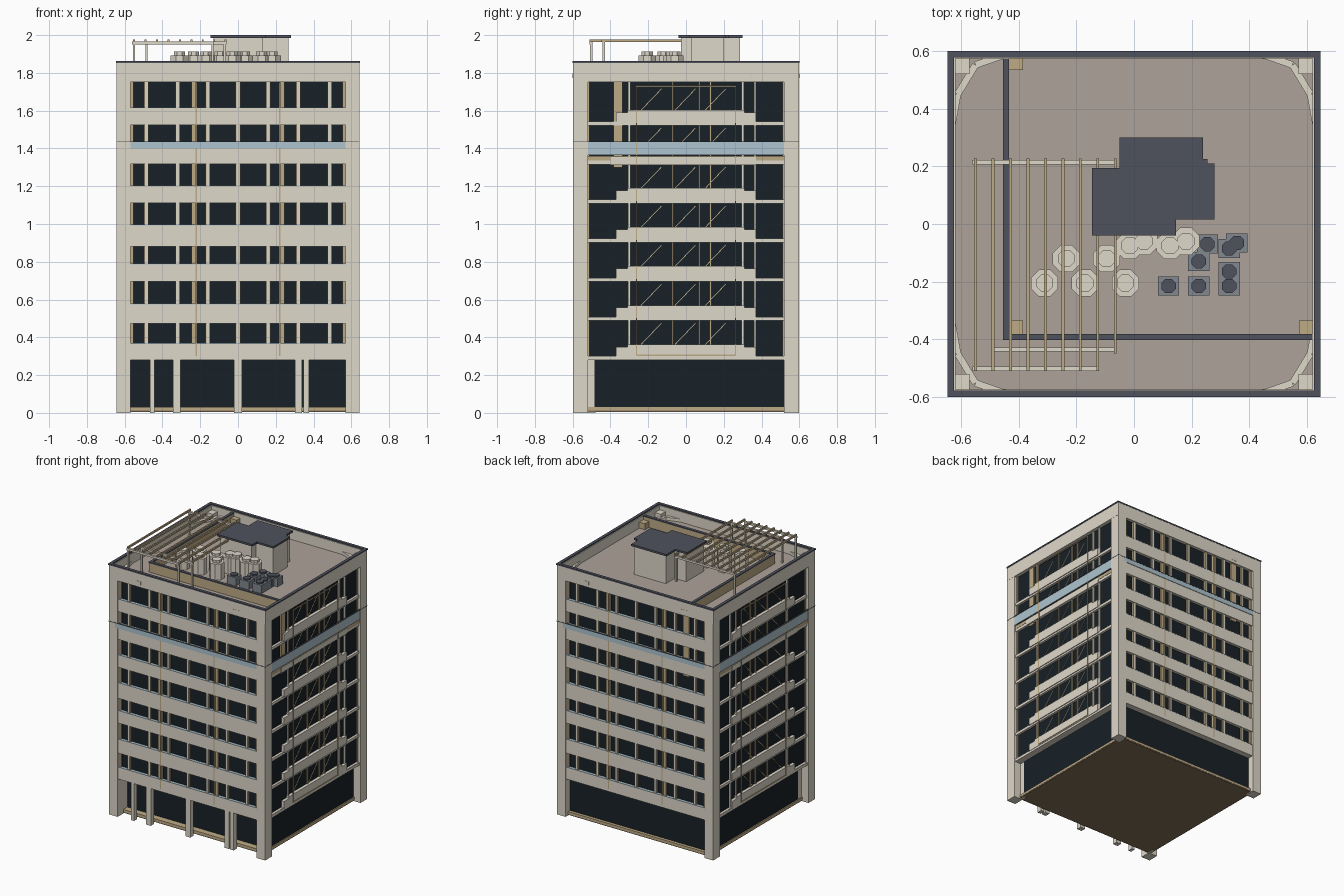
import bpy, bmesh, math
from mathutils import Matrix, Vector

if "Cube" in bpy.data.objects:
    bpy.data.objects.remove(bpy.data.objects["Cube"])


def material(name, r, g, b):
    m = bpy.data.materials.new(name)
    m.diffuse_color = (r, g, b, 1)
    m.use_nodes = True
    m.node_tree.nodes["Principled BSDF"].inputs["Base Color"].default_value = m.diffuse_color
    return m


CREAM = material("cream", .74, .69, .59)
TAN = material("tan", .52, .41, .24)
GLASS = material("dark_glass", .009, .015, .02)
SLATE = material("slate", .08, .085, .11)
BLUE = material("pale_blue", .42, .55, .62)
BROWN = material("brown", .22, .16, .10)
DECK = material("deck_grey", .42, .37, .32)
STEEL = material("steel", .22, .25, .28)


def finish(name, mat, bm):
    me = bpy.data.meshes.new(name)
    bm.to_mesh(me)
    bm.free()
    me.materials.append(mat)
    ob = bpy.data.objects.new(name, me)
    bpy.context.collection.objects.link(ob)
    return ob


def boxes(name, mat, items):
    """One object made of boxes (x0, x1, y0, y1, z0, z1)."""
    bm = bmesh.new()
    for x0, x1, y0, y1, z0, z1 in items:
        m = Matrix.Translation(((x0 + x1) / 2, (y0 + y1) / 2, (z0 + z1) / 2))
        m = m @ Matrix.Diagonal((abs(x1 - x0), abs(y1 - y0), abs(z1 - z0), 1))
        bmesh.ops.create_cube(bm, size=1, matrix=m)
    return finish(name, mat, bm)


def rods(name, mat, items, w, h):
    """Square bars between pairs of points."""
    bm = bmesh.new()
    for a, b in items:
        a, b = Vector(a), Vector(b)
        d = b - a
        m = Matrix.Translation((a + b) / 2) @ d.to_track_quat('X', 'Z').to_matrix().to_4x4()
        bmesh.ops.create_cube(bm, size=1, matrix=m @ Matrix.Diagonal((d.length, w, h, 1)))
    return finish(name, mat, bm)


def drums(name, mat, items):
    """Octagonal drums (x, y, r, z0, z1)."""
    bm = bmesh.new()
    for x, y, r, z0, z1 in items:
        m = Matrix.Translation((x, y, (z0 + z1) / 2)) @ Matrix.Rotation(math.pi / 8, 4, 'Z')
        bmesh.ops.create_cone(bm, cap_ends=True, segments=8, radius1=r, radius2=r,
                              depth=z1 - z0, matrix=m)
    return finish(name, mat, bm)


def prism(name, mat, pts, z0, z1):
    bm = bmesh.new()
    f = bm.faces.new([bm.verts.new((x, y, z0)) for x, y in pts])
    top = bmesh.ops.extrude_face_region(bm, geom=[f])["geom"]
    bmesh.ops.translate(bm, vec=(0, 0, z1 - z0), verts=[v for v in top if isinstance(v, bmesh.types.BMVert)])
    bmesh.ops.recalc_face_normals(bm, faces=bm.faces)
    return finish(name, mat, bm)


def ring(x, y, t, z0, z1):
    return [(-x, x, -y, -y + t, z0, z1), (-x, x, y - t, y, z0, z1),
            (-x, -x + t, -y + t, y - t, z0, z1), (x - t, x, -y + t, y - t, z0, z1)]


S = (-1, 1)

# Base, ground floor glazing and upper glazed core
boxes("base_plate", BROWN, [(-.59, .59, -.53, .57, .005, .02)])
boxes("base_trim", TAN, [(-.592, .592, -.532, .572, .012, .03)])
boxes("ground_glazing", GLASS, [(-.585, .585, -.485, .55, .03, .285)])
boxes("upper_glazing", GLASS, [(-.615, .615, -.573, .573, .285, 1.755)])
boxes("first_floor_slab", CREAM, [(-.635, .635, -.588, .588, .28, .30)])

# Corner piers and front ground columns
boxes("corner_piers", CREAM, [(a * .57, a * .642, b * .52, b * .598, 0, 1.76) for a in S for b in S])
boxes("ground_columns", CREAM, [(x - w, x + w, -.588, -.55, 0, .285) for x, w in
                                ((-.455, .012), (-.325, .02), (0, .02), (.32, .018), (.362, .014))])
boxes("ground_side_walls", CREAM, [(a * .57, a * .585, -.53, -.48, 0, .285) for a in S])

# Spandrels, sills and mullions on front and back
bands = [(.28, .366), (.473, .574), (.696, .786), (.88, .993), (1.11, 1.2), (1.317, 1.43), (1.524, 1.614)]
boxes("spandrels", CREAM, [(-.572, .572, b * .56, b * .594, z0, z1) for z0, z1 in bands for b in S])
boxes("blue_sills", BLUE, [(-.57, .57, b * .565, b * .595, z1, z1 + .004) for z0, z1 in bands for b in S])
mx = (-.485, -.32, -.16, 0, .16, .32, .485)
boxes("mullions", CREAM, [(x - .008, x + .008, b * .56, b * .59, .3, 1.76) for x in mx for b in S])
boxes("mullion_trims", TAN, [(x - .012, x + .012, b * .56, b * .585, .3, 1.76)
                             for x in mx + (-.235, .235, -.565, .565) for b in S])
boxes("thin_pilasters", TAN, [(a * .217, a * .224, b * .56, b * .596, .3, 1.75) for a in S for b in S])

# Side floor edges, stepped balconies and side mullions
floors = [.29 + .2067 * i for i in range(7)]
boxes("side_floor_edges", CREAM, [(a * .57, a * .632, -.53, .53, z - .008, z + .012)
                                  for z in floors for a in S])
side = []
for i, z in enumerate(floors):
    if i == 5:
        side += [(a * .58, a * .636, -.40, .37, z - .01, z + .03) for a in S]
    else:
        side += [(a * .58, a * .638, -.31, .31, z + .005, z + .073) for a in S]
        side += [(a * .58, a * .638, -.37, .37, z + .005, z + .06) for a in S]
boxes("side_balconies", CREAM, side)
boxes("side_mullions", CREAM, [(a * .58, a * .627, y - .006, y + .006, .3, 1.76)
                               for y in (-.30, .30, .365) for a in S])
boxes("side_mullion_trims", TAN, [(a * .58, a * .624, y - .005, y + .005, .3, 1.76)
                                  for y in (-.07, .07, .13, -.515, .515) for a in S])

# Thin tan frame and diagonal bracing on the sides
brace = []
for a in S:
    x = a * .638
    c = [(x, -.262, .305), (x, .262, .305), (x, .262, 1.73), (x, -.262, 1.73)]
    brace += [(c[i], c[(i + 1) % 4]) for i in range(4)]
rods("side_frame", TAN, brace, .007, .007)
rods("side_diagonals", TAN, [((a * .618, y, z + .07), (a * .618, y + .11, z + .185))
                             for a in S for z in floors for y in (-.24, -.06, .1)], .004, .004)

# Upper blue balustrade with rail and tan band below
boxes("glass_balustrade", BLUE, [(-.59, .59, b * .593, b * .598, 1.40, 1.435) for b in S] +
      [(a * .632, a * .64, -.54, .535, 1.365, 1.435) for a in S])
boxes("balustrade_rail", SLATE, ring(.643, .599, .01, 1.433, 1.438))
boxes("balustrade_tan_band", TAN, [(a * .58, a * .634, -.535, .535, 1.335, 1.36) for a in S])

# Parapet, cap, roof deck
boxes("parapet", CREAM, ring(.643, .598, .024, 1.753, 1.852))
boxes("parapet_cap", SLATE, ring(.647, .6, .022, 1.852, 1.862))
boxes("roof_deck", DECK, [(-.625, .625, -.58, .58, 1.753, 1.775)])

# Inner roof walls, tan posts, corner posts and curved corner braces
boxes("inner_roof_walls", TAN, [(-.452, -.435, -.40, .58, 1.77, 1.842), (-.452, .625, -.40, -.383, 1.77, 1.842)])
boxes("inner_wall_caps", SLATE, [(-.454, -.433, -.402, .58, 1.842, 1.85), (-.454, .625, -.402, -.381, 1.842, 1.85)])
boxes("tan_posts", TAN, [(.572, .625, -.385, -.335, 1.3, 1.82), (-.435, -.385, .535, .585, 1.3, 1.82),
                         (-.435, -.385, -.385, -.335, 1.7, 1.82)])
boxes("corner_roof_posts", CREAM, [(a * .57, a * .63, b * .52, b * .58, 1.75, 1.82) for a in S for b in S])
arc = [(.632, .34), (.612, .45), (.55, .552), (.455, .585), (.38, .588)]
rods("corner_braces", CREAM, [((a * p[0], b * p[1], 1.785), (a * q[0], b * q[1], 1.785))
                              for a in S for b in S for p, q in zip(arc, arc[1:])], .024, .024)

# Stair hut with slate roof slab
hut = [(-.145, -.04), (.145, -.04), (.145, .015), (.28, .015), (.28, .21), (.255, .21),
       (.255, .225), (.24, .225), (.24, .30), (-.05, .30), (-.05, .195), (-.145, .195)]
prism("hut_roof", SLATE, hut, 1.986, 2.0)
boxes("hut_walls", CREAM, [(-.13, .13, -.027, .183, 1.77, 1.987), (-.035, .227, .03, .287, 1.77, 1.987),
                           (.1, .267, .028, .198, 1.77, 1.987)])

# Pergola
xs = [-.55 + .0606 * i for i in range(9)]
boxes("pergola_slats", TAN, [(x - .005, x + .005, -.45 if i == 8 else -.51, .228, 1.964, 1.978)
                             for i, x in enumerate(xs)])
boxes("pergola_beams", CREAM, [(-.56, -.06, .207, .222, 1.95, 1.965), (-.49, -.06, -.443, -.428, 1.95, 1.965),
                               (-.56, -.13, -.51, -.495, 1.95, 1.965)])
boxes("pergola_posts", CREAM, [(x - .006, x + .006, y - .006, y + .006, 1.77, 1.955) for x, y in
                               ((-.55, .215), (-.07, .215), (-.485, -.435), (-.07, -.435),
                                (-.55, -.502), (-.135, -.502))])

# Water tanks with lids
tanks = [(-.31, -.205), (-.17, -.205), (-.03, -.205), (-.235, -.12), (-.095, -.12),
         (-.015, -.075), (.035, -.06), (.125, -.075), (.18, -.06)]
drums("water_tanks", CREAM, [(x, y, .051, 1.77, 1.893) for x, y in tanks])
drums("tank_lids", CREAM, [(x, y, .032, 1.89, 1.912) for x, y in tanks])

# Air conditioning units with fans
units = [(.12, -.215), (.225, -.215), (.33, -.215), (.33, -.165), (.225, -.13),
         (.255, -.07), (.33, -.085), (.357, -.066)]
boxes("cooling_units", STEEL, [(x - .037, x + .037, y - .033, y + .033, 1.77, 1.835) for x, y in units])
drums("cooling_fans", SLATE, [(x, y, .027, 1.83, 1.845) for x, y in units])
